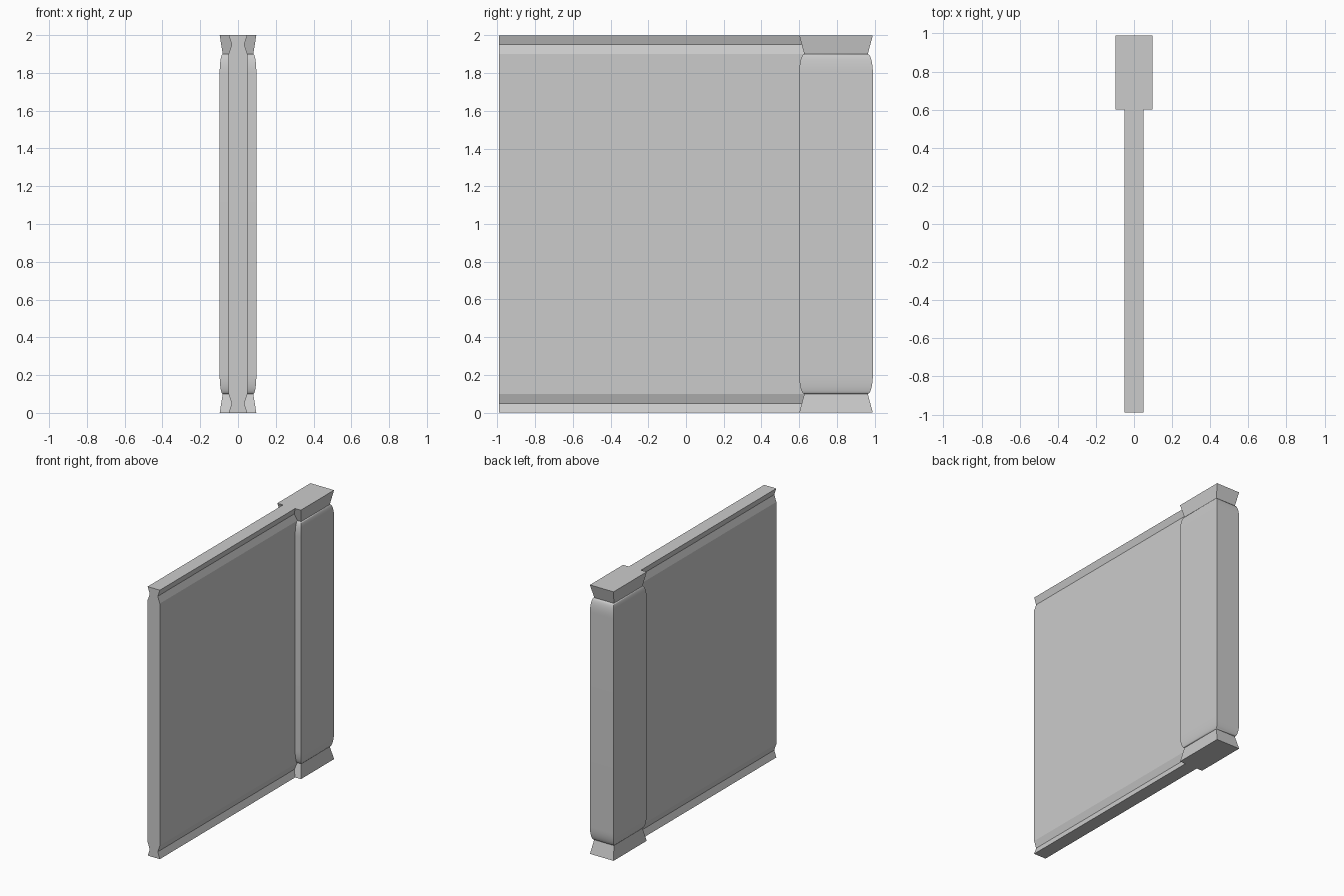
import bpy, bmesh, math

if "Cube" in bpy.data.objects:
    bpy.data.objects.remove(bpy.data.objects["Cube"])

POST_Y = 0.795                 # post centre along the wall
HALF_X, HALF_Y = 0.097, 0.195  # post half sizes
IN_X, IN_Y = 0.016, 0.027      # how far the post pinches in at the joints


def finish(name, bm):
    bmesh.ops.recalc_face_normals(bm, faces=bm.faces)
    mesh = bpy.data.meshes.new(name)
    bm.to_mesh(mesh)
    bm.free()
    obj = bpy.data.objects.new(name, mesh)
    bpy.context.collection.objects.link(obj)
    return obj


def loft(name, rings):
    """Stack rectangular rings given as (z, pinch 0..1) and close the ends."""
    bm = bmesh.new()
    loops = []
    for z, p in rings:
        hx, hy = HALF_X - IN_X * p, HALF_Y - IN_Y * p
        loops.append([bm.verts.new((sx * hx, POST_Y + sy * hy, z))
                      for sx, sy in ((-1, -1), (1, -1), (1, 1), (-1, 1))])
    for a, b in zip(loops, loops[1:]):
        for i in range(4):
            j = (i + 1) % 4
            bm.faces.new((a[i], a[j], b[j], b[i]))
    bm.faces.new(loops[0])
    bm.faces.new(loops[-1])
    return finish(name, bm)


# Wall panel: grooved profile extruded along y, tucked into the post
side = [(0.05, 0), (0.033, 0.05), (0.05, 0.1), (0.05, 1.9), (0.033, 1.95), (0.05, 2)]
profile = side + [(-x, z) for x, z in reversed(side)]
bm = bmesh.new()
face = bm.faces.new([bm.verts.new((x, -0.99, z)) for x, z in profile])
ext = bmesh.ops.extrude_face_region(bm, geom=[face], use_keep_orig=True)
bmesh.ops.translate(bm, vec=(0, 1.63, 0),
                    verts=[v for v in ext["geom"] if isinstance(v, bmesh.types.BMVert)])
finish("wall_panel", bm)

# Post body: rounded over at both ends
STEPS = 8
arc = [(0.1 + 0.1 * (1 - math.cos(t)), 1 - math.sin(t))
       for t in (math.pi / 2 * i / STEPS for i in range(STEPS + 1))]
body = loft("post_body", arc + [(2 - z, p) for z, p in reversed(arc)])
bpy.context.view_layer.objects.active = body
body.select_set(True)
bpy.ops.object.shade_smooth_by_angle(angle=math.radians(40))

# Flared foot and cap
loft("post_foot", [(0, 0), (0.1, 1)])
loft("post_cap", [(1.9, 1), (2, 0)])
